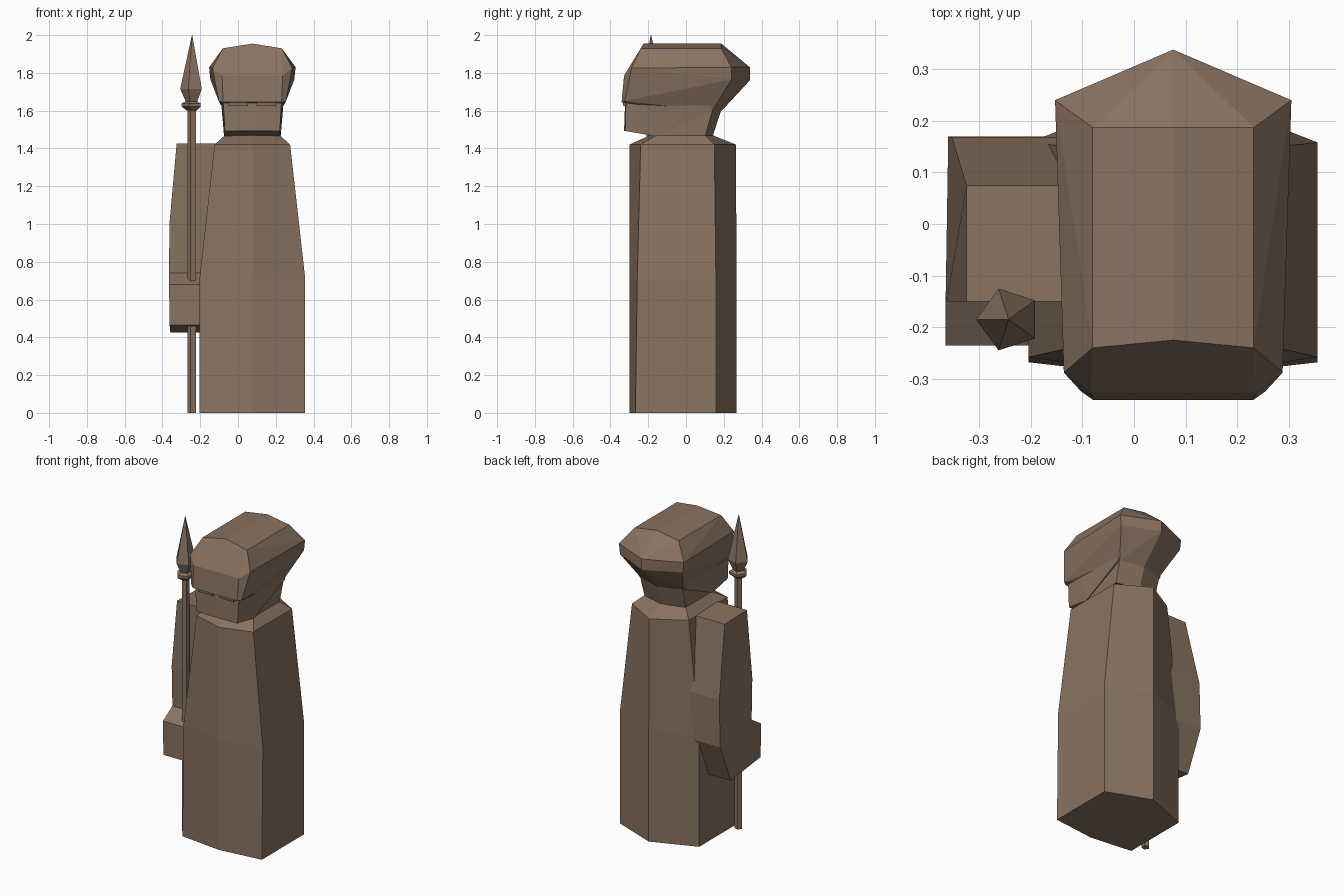
import bpy, bmesh, math

if "Cube" in bpy.data.objects:
    bpy.data.objects.remove(bpy.data.objects["Cube"])

CX = 0.076  # centre line of the figure

brown = bpy.data.materials.new("clay_brown")
brown.diffuse_color = (0.25, 0.17, 0.118, 1)
brown.use_nodes = True
brown.node_tree.nodes["Principled BSDF"].inputs["Base Color"].default_value = brown.diffuse_color


def finish(bm, name):
    bmesh.ops.recalc_face_normals(bm, faces=bm.faces)
    mesh = bpy.data.meshes.new(name)
    bm.to_mesh(mesh)
    bm.free()
    mesh.materials.append(brown)
    obj = bpy.data.objects.new(name, mesh)
    bpy.context.collection.objects.link(obj)
    return obj


def loft(name, rings):
    """Join closed rings of equal length and cap both ends."""
    bm = bmesh.new()
    loops = [[bm.verts.new(p) for p in ring] for ring in rings]
    n = len(loops[0])
    for a, b in zip(loops, loops[1:]):
        for i in range(n):
            j = (i + 1) % n
            bm.faces.new((a[i], a[j], b[j], b[i]))
    bm.faces.new(loops[0])
    bm.faces.new(loops[-1])
    return finish(bm, name)


def hull(name, half_points):
    """Convex solid from points mirrored over the centre line."""
    bm = bmesh.new()
    for x, y, z in half_points:
        for s in ((1, -1) if x else (1,)):
            bm.verts.new((CX + s * x, y, z))
    bmesh.ops.convex_hull(bm, input=bm.verts)
    bmesh.ops.dissolve_limit(bm, angle_limit=math.radians(2),
                             verts=bm.verts, edges=bm.edges)
    return finish(bm, name)


def hexagon(z, w, front, front_side, back_side, back):
    return [(CX, front, z), (CX + w, front_side, z), (CX + w, back_side, z),
            (CX, back, z), (CX - w, back_side, z), (CX - w, front_side, z)]


# Robe with sloping shoulders
loft("robe", [
    hexagon(0.0, 0.28, -0.30, -0.268, 0.158, 0.267),
    hexagon(0.71, 0.28, -0.30, -0.258, 0.158, 0.267),
    hexagon(1.42, 0.20, -0.30, -0.24, 0.15, 0.265),
    hexagon(1.47, 0.145, -0.19, -0.16, 0.10, 0.14),
])

# Neck
loft("neck", [
    hexagon(1.46, 0.145, -0.19, -0.16, 0.10, 0.14),
    hexagon(1.60, 0.15, -0.22, -0.20, 0.14, 0.185),
])

# Helmet with pointed back and brow
hull("helmet", [
    (0, -0.225, 1.955), (0, 0.187, 1.955),
    (0.156, -0.24, 1.93), (0.156, 0.187, 1.93),
    (0.229, 0.24, 1.83), (0.222, 0.24, 1.765),
    (0, 0.338, 1.83), (0, 0.338, 1.76),
    (0.212, -0.288, 1.825), (0.16, -0.328, 1.785),
    (0.155, -0.341, 1.645), (0.178, -0.325, 1.65),
    (0.15, 0.14, 1.60), (0, 0.18, 1.59), (0.15, -0.2, 1.62),
])

# Face and jaw under the brow
hull("face", [
    (0.145, -0.322, 1.492), (0.155, -0.318, 1.66),
    (0, -0.328, 1.492), (0, -0.322, 1.66),
    (0.15, -0.16, 1.465), (0.158, 0.14, 1.60), (0.17, -0.2, 1.70),
    (0.165, 0.12, 1.65),
])

# Heavy eyelids under the brow
for side, label in ((-1, "left"), (1, "right")):
    inner, outer = CX + side * 0.022, CX + side * 0.125
    loft(label + "_eyelid", [
        [(x, -0.31, 1.626), (x, -0.332, 1.626),
         (x, -0.335, 1.65), (x, -0.31, 1.65)] for x in (inner, outer)])

# Bent arm: side outline as (y, z, outer x, inner x)
arm = [(-0.15, 1.425, -0.325, -0.10), (0.075, 1.42, -0.325, -0.10),
       (0.168, 0.98, -0.353, -0.13), (0.17, 0.68, -0.36, -0.15),
       (0.06, 0.425, -0.358, -0.16), (-0.235, 0.465, -0.362, -0.17),
       (-0.235, 0.68, -0.365, -0.17), (-0.14, 0.74, -0.365, -0.16),
       (-0.15, 1.0, -0.363, -0.13)]
loft("arm", [[(o, y, z) for y, z, o, i in arm],
             [(i, y, z) for y, z, o, i in arm]])


# Spear built from five-sided rings
def pentagon(z, r):
    return [(-0.243 + r * math.cos(math.radians(a)),
             -0.185 + r * math.sin(math.radians(a)), z)
            for a in range(36, 396, 72)]


loft("spear_shaft", [pentagon(0, 0.024), pentagon(1.61, 0.024)])
loft("spear_collar", [pentagon(1.60, 0.028), pentagon(1.622, 0.056),
                      pentagon(1.638, 0.056), pentagon(1.65, 0.032)])
loft("spear_head", [pentagon(1.645, 0.032), pentagon(1.715, 0.063),
                    pentagon(2.0, 0.001)])
